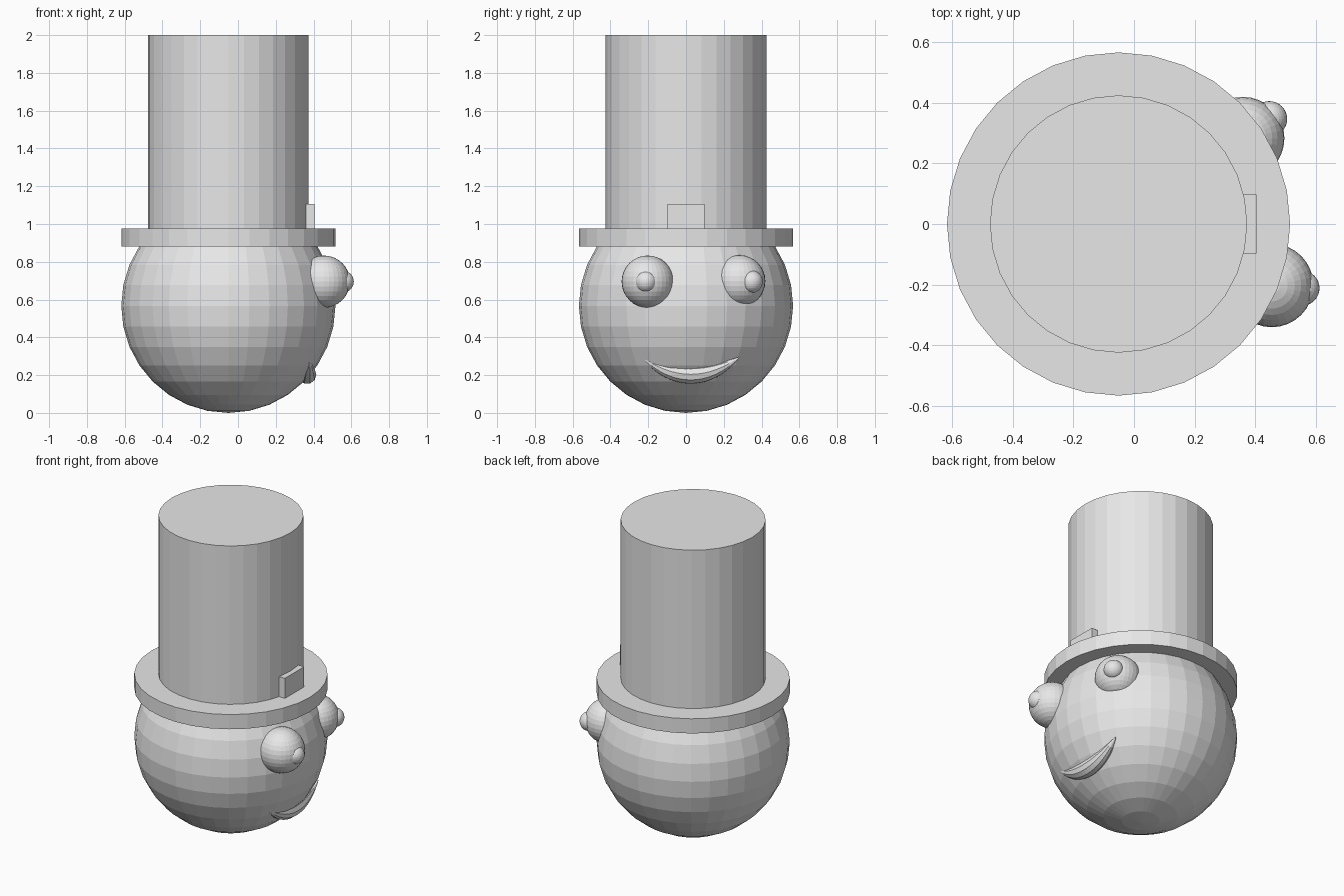
import bpy
from mathutils import Vector

cube = bpy.data.objects.get("Cube")
if cube:
    bpy.data.objects.remove(cube, do_unlink=True)

# One plain grey for everything
grey = bpy.data.materials.new("light grey")
grey.use_nodes = True
grey.diffuse_color = (0.8, 0.8, 0.8, 1)
grey.node_tree.nodes["Principled BSDF"].inputs["Base Color"].default_value = (0.8, 0.8, 0.8, 1)

AXIS_X = -0.051   # centre line of head and hat


def finish(name):
    obj = bpy.context.object
    obj.name = name
    obj.data.materials.append(grey)
    return obj


def ball(name, centre, radius):
    bpy.ops.mesh.primitive_uv_sphere_add(segments=32, ring_count=16, radius=radius, location=centre)
    return finish(name)


def drum(name, radius, bottom, top):
    bpy.ops.mesh.primitive_cylinder_add(vertices=32, radius=radius, depth=top - bottom,
                                        location=(AXIS_X, 0, (bottom + top) / 2))
    return finish(name)


# Head and hat
ball("head", (AXIS_X, 0, 0.567), 0.567)
drum("hat_brim", 0.567, 0.88, 0.975)
drum("hat_crown", 0.425, 0.97, 2.0)

# Small plate on the hat
bpy.ops.mesh.primitive_cube_add(size=1, location=(0.38, 0, 1.035))
plate = finish("hat_plate")
plate.scale = (0.05, 0.196, 0.14)

# Eyes, each with a raised pupil
ball("right_eye", (0.455, -0.203, 0.695), 0.138)
ball("right_pupil", (0.555, -0.212, 0.695), 0.058)
ball("left_eye", (0.36, 0.283, 0.698), 0.137)
ball("left_pupil", (0.447, 0.347, 0.695), 0.059)

# Smile: a tapered round bead bent upward at the ends
curve = bpy.data.curves.new("smile", "CURVE")
curve.dimensions = "3D"
curve.bevel_depth = 1.0
curve.bevel_resolution = 3
curve.use_fill_caps = True
spline = curve.splines.new("POLY")
steps = 20
spline.points.add(steps)
for i, point in enumerate(spline.points):
    t = 2 * i / steps - 1
    point.co = Vector((0.365 + 0.012 * t * t, 0.025 + 0.255 * t, 0.203 + 0.09 * t * t, 1))
    point.radius = 0.047 * (1 - t * t) + 0.003
smile = bpy.data.objects.new("smile", curve)
bpy.context.collection.objects.link(smile)
bpy.ops.object.select_all(action="DESELECT")
smile.select_set(True)
bpy.context.view_layer.objects.active = smile
bpy.ops.object.convert(target="MESH")
smile = finish("smile")
for face in smile.data.polygons:
    face.use_smooth = False
